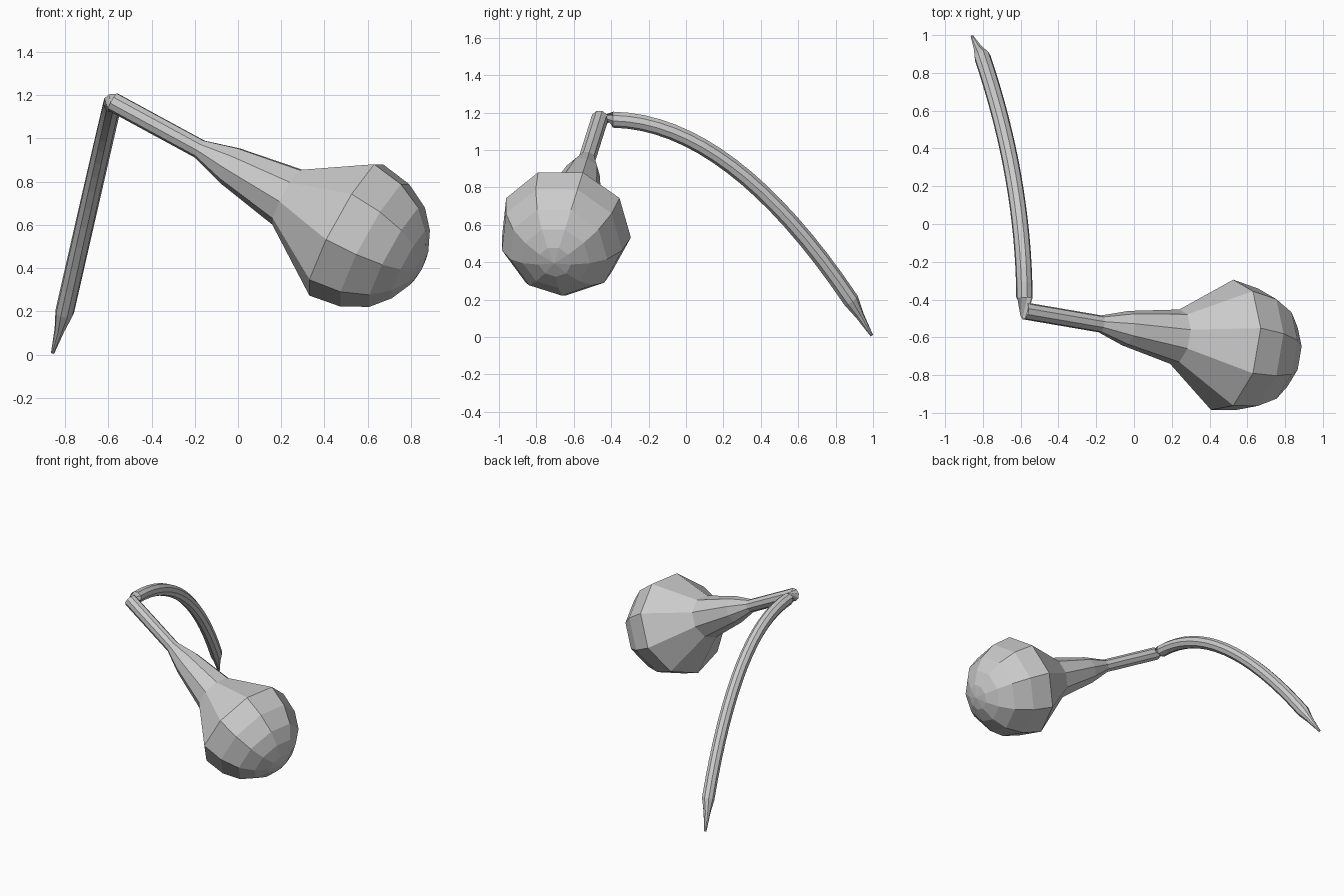
import bpy, bmesh, math
from mathutils import Vector

if "Cube" in bpy.data.objects:
    bpy.data.objects.remove(bpy.data.objects["Cube"])

SIDES = 9


def ring(bm, center, direction, radius, phase):
    """One 9-sided cross-section, perpendicular to the path."""
    d = direction.normalized()
    side = Vector((0, 0, 1)).cross(d).normalized()
    up = d.cross(side)
    verts = []
    for i in range(SIDES):
        a = math.radians(phase + 360 * i / SIDES)
        verts.append(bm.verts.new(center + radius * (math.cos(a) * up + math.sin(a) * side)))
    return verts


bm = bmesh.new()
rings = []

# Curved tail: pointed tip first, then the arc up to the joint
p0 = Vector((-0.58, -0.39, 1.163))
p1 = Vector((-0.585, 0.24, 1.15))
p2 = Vector((-0.802, 0.882, 0.195))
tip_dir = Vector((0.06, -0.118, 0.19))
TWIST = 20 + 120
for c, r in (((-0.857, 0.993, 0.008), 0.008), ((-0.825, 0.928, 0.115), 0.024)):
    rings.append(ring(bm, Vector(c), tip_dir, r, TWIST))
STEPS = 16
for k in range(STEPS + 1):
    t = 1 - k / STEPS
    c = (1 - t) ** 2 * p0 + 2 * t * (1 - t) * p1 + t * t * p2
    tangent = (1 - t) * (p1 - p0) + t * (p2 - p1)
    rings.append(ring(bm, c, -tangent, 0.044, TWIST))

# Straight neck widening into the rounded bulb: (distance along axis, radius)
start = Vector((-0.58, -0.46, 1.17))
axis = Vector((0.869, -0.149, -0.472))
profile = [(0, 0.046), (0.464, 0.046), (0.623, 0.094), (0.929, 0.148), (1.237, 0.355),
           (1.39, 0.331), (1.51, 0.268), (1.584, 0.184), (1.629, 0.09)]
for t, r in profile:
    rings.append(ring(bm, start + axis * t, axis, r, 20))

# Skin the sections and close both ends
for a, b in zip(rings, rings[1:]):
    for i in range(SIDES):
        j = (i + 1) % SIDES
        bm.faces.new((a[i], a[j], b[j], b[i]))
bm.faces.new(rings[0])
pole = bm.verts.new(start + axis * 1.645)
for i in range(SIDES):
    bm.faces.new((rings[-1][i], rings[-1][(i + 1) % SIDES], pole))
bmesh.ops.recalc_face_normals(bm, faces=bm.faces)

mesh = bpy.data.meshes.new("bulb_with_curved_tail")
bm.to_mesh(mesh)
bm.free()
bpy.context.collection.objects.link(bpy.data.objects.new("bulb_with_curved_tail", mesh))
